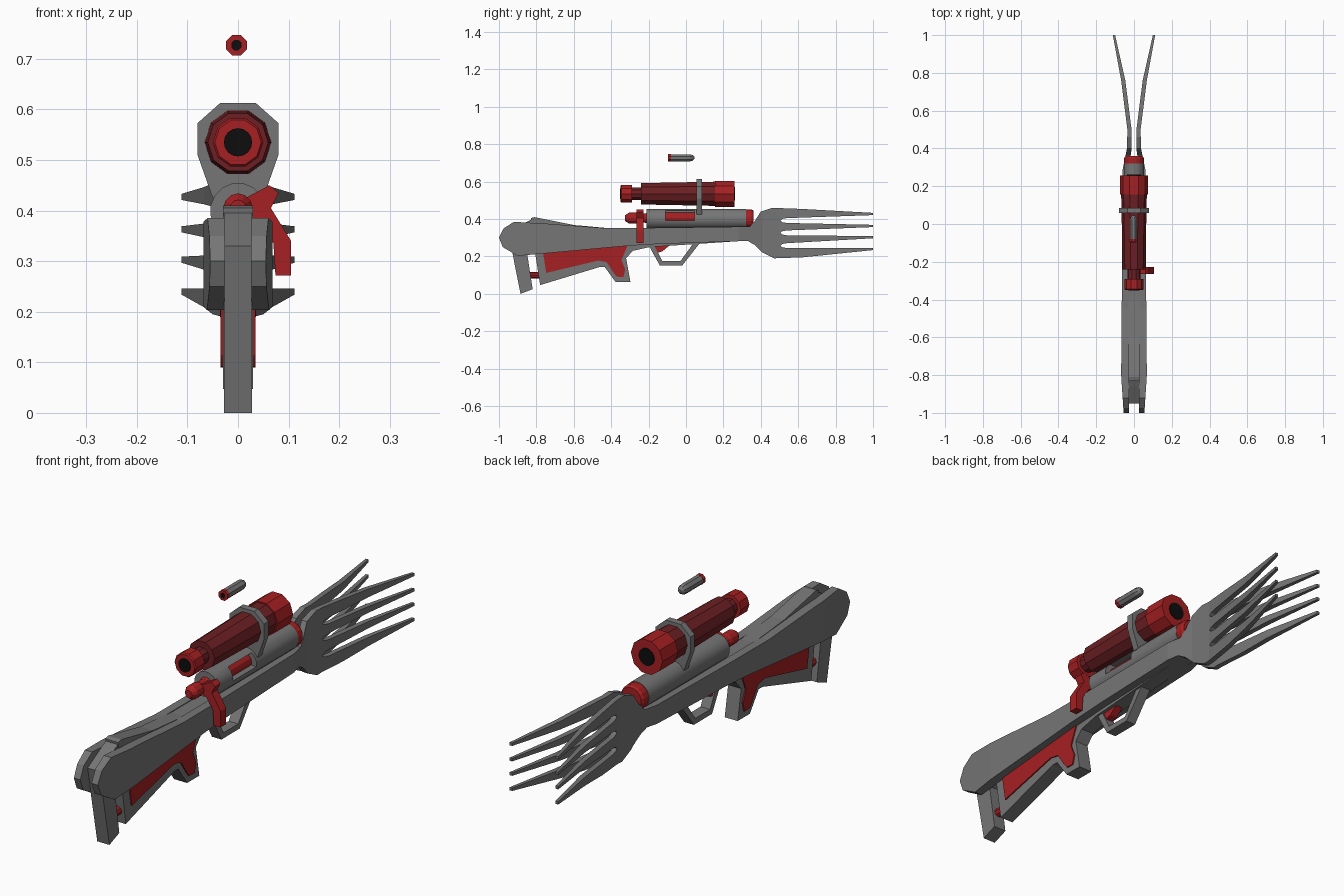
import bpy, bmesh, math
from mathutils import Vector

if "Cube" in bpy.data.objects:
    bpy.data.objects.remove(bpy.data.objects["Cube"])


def material(name, rgb):
    m = bpy.data.materials.new(name)
    m.use_nodes = True
    m.diffuse_color = (*rgb, 1)
    bsdf = m.node_tree.nodes["Principled BSDF"]
    bsdf.inputs["Base Color"].default_value = (*rgb, 1)
    bsdf.inputs["Roughness"].default_value = 0.7
    return m


GREY = material("steel grey", (0.18, 0.18, 0.18))
RED = material("bright red", (0.38, 0.014, 0.016))
DARK = material("dark red", (0.15, 0.014, 0.017))
BLACK = material("black", (0.004, 0.004, 0.004))


def finish(name, bm, mat):
    bmesh.ops.recalc_face_normals(bm, faces=bm.faces[:])
    me = bpy.data.meshes.new(name)
    bm.to_mesh(me)
    bm.free()
    me.materials.append(mat)
    ob = bpy.data.objects.new(name, me)
    bpy.context.collection.objects.link(ob)
    return ob


def prism_mesh(outline, lo, hi, axis):
    """Closed outline extruded along x (outline is y,z) or along y (outline is x,z)."""
    bm = bmesh.new()
    place = (lambda a, b: (lo, a, b)) if axis == "x" else (lambda a, b: (a, lo, b))
    step = Vector((hi - lo, 0, 0)) if axis == "x" else Vector((0, hi - lo, 0))
    face = bm.faces.new([bm.verts.new(place(a, b)) for a, b in outline])
    new = bmesh.ops.extrude_face_region(bm, geom=[face])["geom"]
    bmesh.ops.translate(bm, vec=step, verts=[v for v in new if isinstance(v, bmesh.types.BMVert)])
    return bm


def prism(name, outline, lo, hi, mat, axis="x"):
    return finish(name, prism_mesh(outline, lo, hi, axis), mat)


def lathe(name, profile, z, mat, sides=10, x=0, turn=0):
    """Capped solid of revolution along y from (y, radius) pairs."""
    bm = bmesh.new()
    rings = []
    for y, r in profile:
        angles = [turn + math.tau * i / sides for i in range(sides)]
        rings.append([bm.verts.new((x + r * math.cos(a), y, z + r * math.sin(a))) for a in angles])
    for a, b in zip(rings, rings[1:]):
        for i in range(sides):
            j = (i + 1) % sides
            bm.faces.new((a[i], a[j], b[j], b[i]))
    bm.faces.new(rings[0])
    bm.faces.new(rings[-1])
    return finish(name, bm, mat)


def smooth(ob):
    bpy.ops.object.select_all(action="DESELECT")
    ob.select_set(True)
    bpy.context.view_layer.objects.active = ob
    bpy.ops.object.shade_smooth_by_angle(angle=math.radians(32))


# Two forks: side outline with four tines, bent sideways along the length
fork = [(0.33, 0.283), (-0.14, 0.267), (-0.31, 0.257), (-0.78, 0.214), (-0.9, 0.203),
        (-0.98, 0.25), (-1, 0.30), (-0.975, 0.35), (-0.92, 0.385), (-0.74, 0.375), (-0.45, 0.353),
        (-0.2, 0.353), (0.34, 0.36), (0.365, 0.385), (0.40, 0.44), (0.46, 0.46), (0.62, 0.454)]
tips = [0.427, 0.363, 0.303, 0.24]
slots = [0.392, 0.326, 0.258]
for k, tip in enumerate(tips):
    fork += [(1, tip + 0.006), (1, tip - 0.006)]
    if k < 3:
        s = slots[k]
        fork += [(0.54, s + 0.013), (0.515, s + 0.009), (0.505, s), (0.515, s - 0.009), (0.54, s - 0.013)]
fork += [(0.62, 0.195), (0.47, 0.19), (0.41, 0.22), (0.366, 0.262)]

# Bend stations: y, inner x, outer x
bend = [(-1, 0.026, 0.055), (-0.8, 0.028, 0.068), (-0.3, 0.028, 0.064), (0.28, 0.03, 0.062),
        (0.4, 0.012, 0.037), (0.5, 0.013, 0.035), (0.76, 0.046, 0.068), (1, 0.1, 0.112)]


def bent_x(y, outer):
    for (y0, *a), (y1, *b) in zip(bend, bend[1:]):
        if y <= y1 + 1e-5:
            t = (y - y0) / (y1 - y0)
            return a[outer] + (b[outer] - a[outer]) * t


bm = prism_mesh(fork, 0, 1, "x")
bmesh.ops.triangulate(bm, faces=bm.faces[:])
for y, _, _ in bend[1:-1]:
    bmesh.ops.bisect_plane(bm, geom=bm.verts[:] + bm.edges[:] + bm.faces[:],
                           plane_co=(0, y, 0), plane_no=(0, 1, 0))
for v in bm.verts:
    v.co.x = bent_x(v.co.y, v.co.x > 0.5)
forks = finish("side_forks", bm, GREY)
forks.modifiers.new("Mirror", "MIRROR")

# Stock core between the forks, with the grip underneath
prism("stock", [(-0.83, 0.405), (-0.81, 0.41), (-0.6, 0.368), (-0.4, 0.35), (0.33, 0.35), (0.33, 0.285),
                (-0.195, 0.25), (-0.285, 0.23), (-0.32, 0.19), (-0.297, 0.064), (-0.377, 0.064),
                (-0.435, 0.144), (-0.46, 0.144), (-0.78, 0.047), (-0.81, 0.24)], -0.03, 0.03, GREY)
prism("butt_post", [(-0.885, 0), (-0.82, 0.025), (-0.85, 0.22), (-0.81, 0.24), (-0.82, 0.4),
                    (-0.86, 0.38), (-0.95, 0.33)], -0.028, 0.028, GREY)
prism("grip_inlay", [(-0.765, 0.225), (-0.747, 0.112), (-0.47, 0.178), (-0.425, 0.17), (-0.385, 0.11),
                     (-0.37, 0.092), (-0.335, 0.09), (-0.325, 0.13), (-0.345, 0.18), (-0.31, 0.265)],
      -0.035, 0.035, RED)
lathe("butt_pin", [(-0.86, 0.018), (-0.77, 0.018)], 0.1, RED, 8)

# Trigger and guard
prism("trigger_guard", [(-0.2, 0.26), (-0.14, 0.152), (-0.02, 0.152), (0.085, 0.285), (0.05, 0.285),
                        (-0.03, 0.175), (-0.127, 0.175), (-0.17, 0.26)], -0.022, 0.022, GREY)
prism("trigger", [(-0.18, 0.265), (-0.175, 0.212), (-0.125, 0.228), (-0.07, 0.275)], -0.016, 0.016, RED)

# Barrel with a port cut in the left side
barrel = lathe("barrel", [(-0.21, 0.055), (0.32, 0.055)], 0.4, GREY, 16, turn=math.pi / 16)
cutter = prism("port_cutter", [(-0.11, 0.393), (0.045, 0.393), (0.045, 0.445), (-0.11, 0.445)],
               0.004, 0.1, GREY)
cutter.hide_render = True
cut = barrel.modifiers.new("Port", "BOOLEAN")
cut.operation, cut.object, cut.solver = "DIFFERENCE", cutter, "EXACT"
bpy.context.view_layer.objects.active = barrel
bpy.ops.object.modifier_apply(modifier="Port")
bpy.data.objects.remove(cutter)
smooth(barrel)
lathe("muzzle", [(0.315, 0.053), (0.35, 0.053), (0.36, 0.046)], 0.4, RED, 16, turn=math.pi / 16)

# Bolt and its handle
lathe("bolt", [(-0.325, 0.016), (-0.305, 0.029), (-0.265, 0.029), (-0.255, 0.024), (-0.22, 0.024),
               (-0.2, 0.032), (0.06, 0.032)], 0.405, RED, 12)
prism("bolt_handle", [(0.015, 0.425), (0.062, 0.45), (0.08, 0.435), (0.065, 0.405), (0.105, 0.34),
                      (0.105, 0.272), (0.074, 0.272), (0.07, 0.335), (0.04, 0.38), (0.015, 0.39)],
      -0.265, -0.228, RED, "y")

# Scope
Z = 0.535
lathe("scope_eyepiece", [(-0.35, 0.046), (-0.345, 0.05), (-0.29, 0.05)], Z, RED)
lathe("scope_neck", [(-0.295, 0.035), (-0.235, 0.035)], Z, DARK)
lathe("scope_tube", [(-0.24, 0.06), (0.16, 0.068)], Z, DARK)
lathe("scope_objective", [(0.155, 0.073), (0.258, 0.073)], Z, RED)
lathe("eyepiece_lens", [(-0.353, 0.028), (-0.348, 0.028)], Z, BLACK, 16)
lathe("objective_lens", [(0.256, 0.036), (0.261, 0.036)], Z, BLACK, 16)
half = [(0.035, 0.613), (0.08, 0.573), (0.08, 0.51), (0.05, 0.425)]
prism("scope_mount", half + [(-a, b) for a, b in reversed(half)], 0.057, 0.085, GREY, "y")

# Floating cartridge
T = math.pi / 8
lathe("cartridge", [(-0.082, 0.021), (0.02, 0.021), (0.036, 0.016), (0.045, 0.007)], 0.727, GREY, 8, -0.003, T)
lathe("cartridge_rim", [(-0.095, 0.022), (-0.08, 0.022)], 0.727, RED, 8, -0.003, T)
lathe("cartridge_primer", [(-0.097, 0.011), (-0.093, 0.011)], 0.727, BLACK, 8, -0.003, T)
